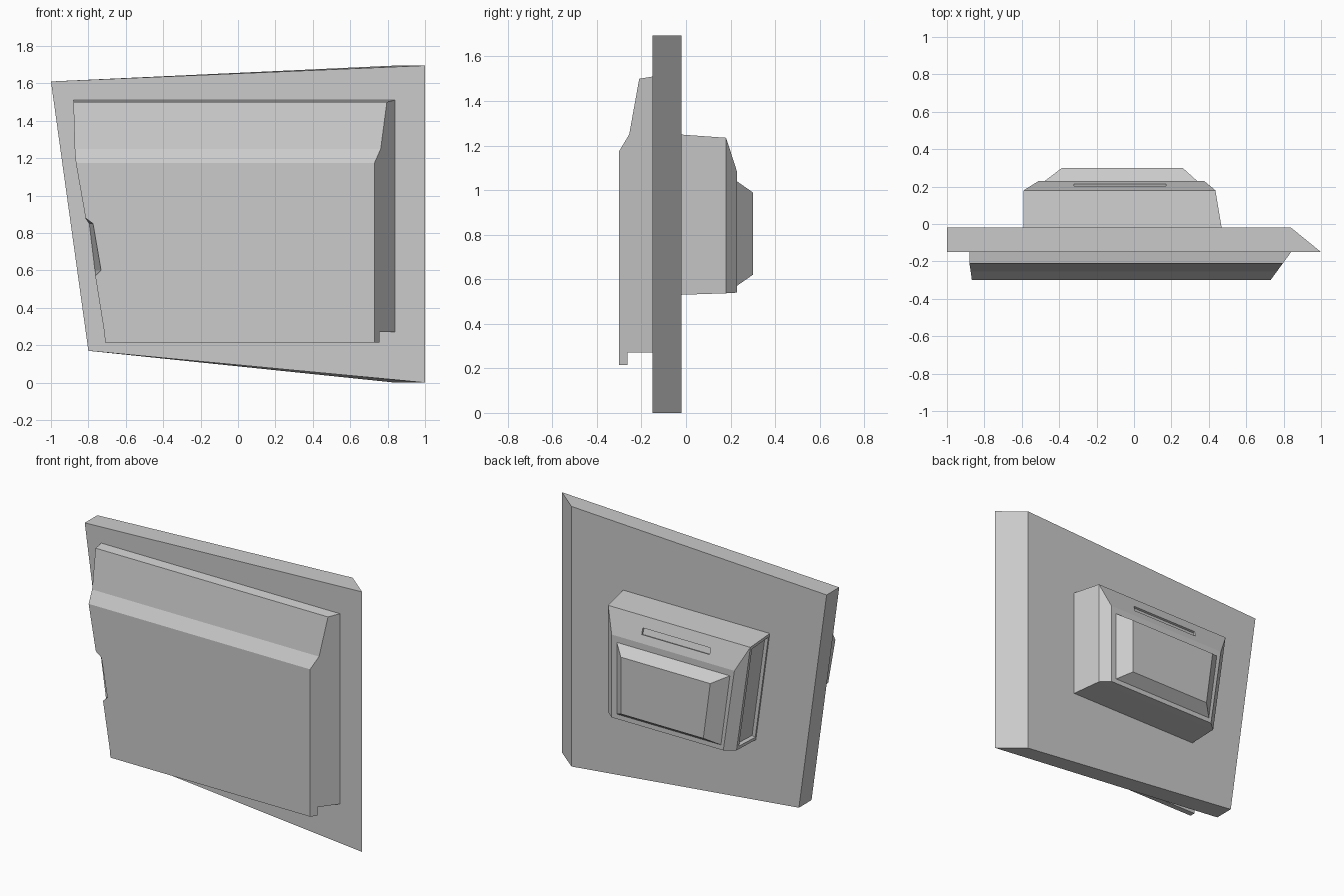
import bpy, bmesh

cube = bpy.data.objects.get("Cube")
if cube:
    bpy.data.objects.remove(cube, do_unlink=True)

GREY = (0.6, 0.6, 0.6, 1)
grey = bpy.data.materials.new("light grey")
grey.use_nodes = True
grey.diffuse_color = GREY
grey.node_tree.nodes["Principled BSDF"].inputs["Base Color"].default_value = GREY


def loft(name, rings, recess=None):
    """Skin a list of equal rings; recess = side index between the first two rings."""
    bm = bmesh.new()
    loops = [[bm.verts.new(p) for p in ring] for ring in rings]
    n = len(loops[0])
    sides = []
    for a, b in zip(loops, loops[1:]):
        for i in range(n):
            j = (i + 1) % n
            sides.append(bm.faces.new((a[i], a[j], b[j], b[i])))
    bm.faces.new(loops[0])
    bm.faces.new(loops[-1])
    bmesh.ops.recalc_face_normals(bm, faces=bm.faces)
    if recess is not None:
        bmesh.ops.inset_individual(bm, faces=[sides[recess]], thickness=0.03)
        bmesh.ops.inset_individual(bm, faces=[sides[recess]], thickness=0.008, depth=-0.02)
    mesh = bpy.data.meshes.new(name)
    bm.to_mesh(mesh)
    bm.free()
    mesh.materials.append(grey)
    obj = bpy.data.objects.new(name, mesh)
    bpy.context.collection.objects.link(obj)
    return obj


def ring_at(y, corners):
    return [(x, y, z) for x, z in corners]


# Skewed mounting plate, narrowed on its back at one side
def plate_outline(right):
    return [(-1, 1.61), (right, 1.695), (right, 0), (-0.8, 0.17)]


loft("mounting_plate", [ring_at(-0.15, plate_outline(1)), ring_at(-0.02, plate_outline(0.84))])


# Front panel: rows of height, front depth, left edge (front, back), back depth
def panel_row(z, front, left_front, left_back, back=-0.15, lift=0):
    def right(y):
        return 0.84 + 0.733 * (y + 0.15)
    return [(left_front, front, z), (right(front), front, z),
            (right(back), back, z + lift), (left_back, back, z + lift)]


face = -0.30
loft("front_panel", [
    panel_row(1.50, -0.21, -0.88, -0.88, lift=0.01),
    panel_row(1.25, -0.255, -0.873, -0.873),
    panel_row(1.175, face, -0.867, -0.867),
    panel_row(0.88, face, -0.815, -0.815),
    panel_row(0.85, face, -0.775, -0.795),
    panel_row(0.60, face, -0.732, -0.765),
    panel_row(0.57, face, -0.763, -0.763),
    panel_row(0.27, face, -0.715, -0.715),
    panel_row(0.27, face, -0.715, -0.715, back=-0.263),
    panel_row(0.215, face, -0.71, -0.71, back=-0.263),
])


# Rear housing with chamfered top and sides and a recessed side
def housing_outline(right, top, left_top, left_bottom, bottom):
    return [(right, bottom), (right, top), (left_top, top), (left_bottom, bottom)]


housing = loft("rear_housing", [
    ring_at(-0.03, housing_outline(0.47, 1.25, -0.59, -0.49, 0.53)),
    ring_at(0.18, housing_outline(0.435, 1.235, -0.59, -0.49, 0.537)),
    ring_at(0.23, housing_outline(0.375, 1.08, -0.51, -0.43, 0.54)),
], recess=2)

# Narrow slot cut into the sloped top of the housing
bpy.ops.mesh.primitive_cube_add(size=1, location=(-0.075, 0.208, 1.148), rotation=(0.312, 0, 0))
cutter = bpy.context.object
cutter.name = "slot_cutter"
cutter.scale = (0.49, 0.026, 0.04)
cutter.hide_render = True
cutter.data.materials.append(grey)
cut = housing.modifiers.new("slot", 'BOOLEAN')
cut.object = cutter
cut.operation = 'DIFFERENCE'
cut.solver = 'EXACT'
bpy.context.view_layer.objects.active = housing
bpy.ops.object.modifier_apply(modifier=cut.name)
bpy.data.objects.remove(cutter, do_unlink=True)

# Raised bevelled block on the back of the housing
loft("rear_block", [
    ring_at(0.228, housing_outline(0.34, 1.04, -0.48, -0.415, 0.57)),
    ring_at(0.30, housing_outline(0.26, 0.99, -0.385, -0.335, 0.62)),
])
